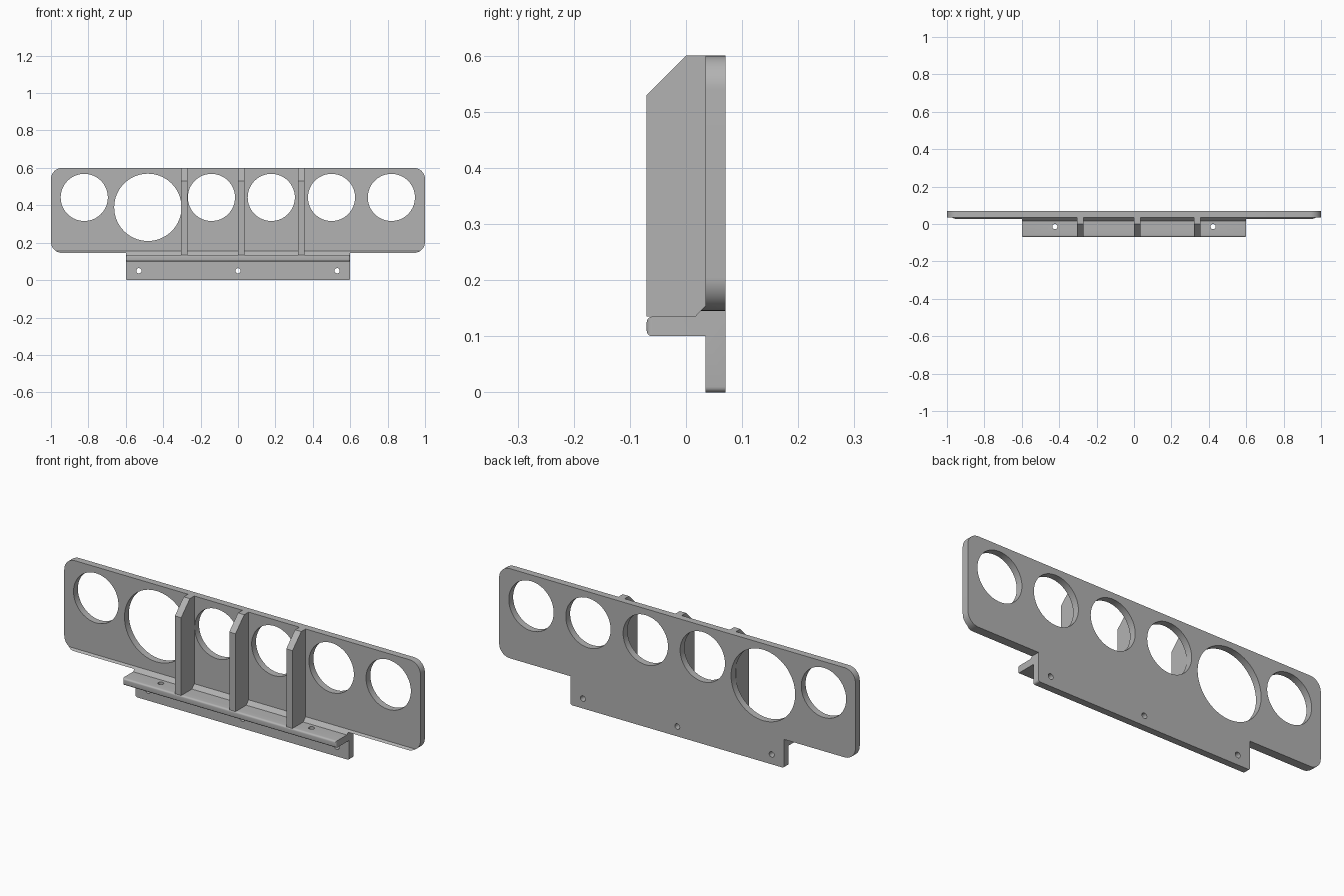
import bpy, bmesh, math
from mathutils import Matrix, Vector

cube = bpy.data.objects.get("Cube")
if cube:
    bpy.data.objects.remove(cube, do_unlink=True)

grey = bpy.data.materials.new("plain grey")
grey.use_nodes = True
COLOUR = (0.448, 0.448, 0.448, 1)
grey.diffuse_color = COLOUR
grey.node_tree.nodes["Principled BSDF"].inputs["Base Color"].default_value = COLOUR


def add_object(name, bm):
    bmesh.ops.recalc_face_normals(bm, faces=bm.faces[:])
    mesh = bpy.data.meshes.new(name)
    bm.to_mesh(mesh)
    bm.free()
    mesh.materials.append(grey)
    obj = bpy.data.objects.new(name, mesh)
    bpy.context.collection.objects.link(obj)
    return obj


def prism(name, points, depth):
    """Extrude a closed 3D polygon along a vector."""
    bm = bmesh.new()
    face = bm.faces.new([bm.verts.new(p) for p in points])
    moved = bmesh.ops.extrude_face_region(bm, geom=[face], use_keep_orig=True)["geom"]
    verts = [v for v in moved if isinstance(v, bmesh.types.BMVert)]
    bmesh.ops.translate(bm, vec=Vector(depth), verts=verts)
    return add_object(name, bm)


def combine(obj, cutter, operation):
    """Apply a boolean and hide the helper."""
    mod = obj.modifiers.new("shape", "BOOLEAN")
    mod.object, mod.operation, mod.solver = cutter, operation, "EXACT"
    graph = bpy.context.evaluated_depsgraph_get()
    mesh = bpy.data.meshes.new_from_object(obj.evaluated_get(graph))
    obj.modifiers.clear()
    obj.data = mesh
    bpy.data.objects.remove(cutter, do_unlink=True)


def arc(cx, cz, r, start, steps=10):
    """Quarter circle of points in the x-z plane."""
    angles = [math.radians(start + 90 * i / steps) for i in range(steps + 1)]
    return [(cx + r * math.cos(a), cz + r * math.sin(a)) for a in angles]


# Front outline: rounded panel with a narrower mounting tab below
R, r = 0.06, 0.01
TAB, BOTTOM, TOP = 0.6, 0.145, 0.6
half = (arc(TAB - r, r, r, -90, 5) + [(TAB, BOTTOM)]
        + arc(1 - R, BOTTOM + R, R, -90) + arc(1 - R, TOP - R, R, 0))
outline = half + [(-x, z) for x, z in reversed(half)]
panel = prism("panel_with_shelf", [(x, -0.2, z) for x, z in outline], (0, 0.4, 0))

# Side section: plate, shelf and sloped inside corner
BACK, FACE, FRONT = 0.07, 0.035, -0.07
section = [(BACK, -0.1), (BACK, 0.7), (FACE, 0.7), (FACE, 0.155), (0.016, 0.135),
           (FRONT, 0.135), (FRONT, 0.1), (FACE, 0.1), (FACE, -0.1)]
side = prism("section_helper", [(-1.2, y, z) for y, z in section], (2.4, 0, 0))
combine(panel, side, "INTERSECT")

# Soften the front corners of the shelf
bm = bmesh.new()
bm.from_mesh(panel.data)
corners = [e for e in bm.edges
           if all(abs(v.co.y - FRONT) < 1e-3 and abs(abs(v.co.x) - TAB) < 1e-3 for v in e.verts)]
bmesh.ops.bevel(bm, geom=corners, offset=r, segments=5, profile=0.5, affect="EDGES")
bm.to_mesh(panel.data)
bm.free()

# Gauge holes, tab screw holes and shelf screw holes
bm = bmesh.new()


def drill(centre, radius, depth, upright=False, segments=64):
    turn = Matrix() if upright else Matrix.Rotation(math.pi / 2, 4, "X")
    bmesh.ops.create_cone(bm, cap_ends=True, segments=segments, radius1=radius,
                          radius2=radius, depth=depth,
                          matrix=Matrix.Translation(centre) @ turn)


for x in (-0.822, -0.142, 0.178, 0.5, 0.82):
    drill((x, 0.05, 0.442), 0.126, 0.12)
drill((-0.482, 0.05, 0.389), 0.18, 0.12)
for x in (-0.53, 0, 0.53):
    drill((x, 0.05, 0.05), 0.014, 0.12, segments=24)
for x in (-0.423, 0.423):
    drill((x, -0.014, 0.118), 0.014, 0.1, upright=True, segments=24)
combine(panel, add_object("hole_helper", bm), "DIFFERENCE")

# Upright ribs with a sloped top front corner
rib_side = [(FACE, 0.135), (FACE, TOP), (0, TOP), (FRONT, 0.53), (FRONT, 0.135)]
parts = [panel]
for name, x in (("right_rib", -0.305), ("middle_rib", 0), ("left_rib", 0.32)):
    parts.append(prism(name, [(x, y, z) for y, z in rib_side], (0.035, 0, 0)))

# Smooth the curved walls and keep the edges sharp
bpy.ops.object.select_all(action="DESELECT")
for obj in parts:
    obj.select_set(True)
bpy.context.view_layer.objects.active = panel
bpy.ops.object.shade_smooth_by_angle(angle=math.radians(30))
